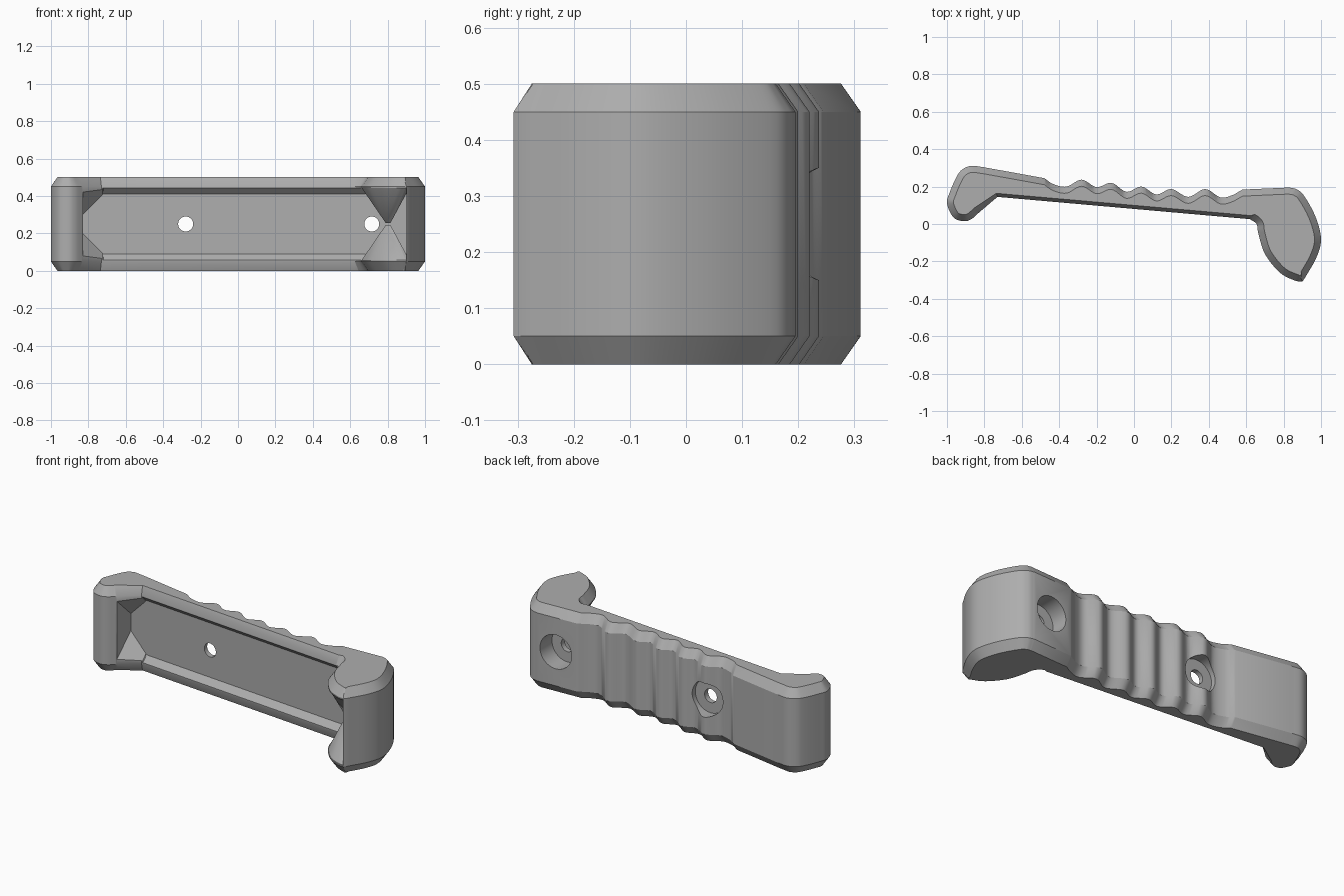
import bpy, bmesh, math
from mathutils import Vector

if "Cube" in bpy.data.objects:
    bpy.data.objects.remove(bpy.data.objects["Cube"], do_unlink=True)

HEIGHT, CHAMFER, INSET, MID = 0.5, 0.05, 0.035, 0.25

grey = bpy.data.materials.new("matte grey")
grey.use_nodes = True
grey.diffuse_color = (0.42, 0.42, 0.42, 1)
grey.node_tree.nodes["Principled BSDF"].inputs["Base Color"].default_value = grey.diffuse_color


def finish(name, bm):
    bmesh.ops.recalc_face_normals(bm, faces=bm.faces)
    mesh = bpy.data.meshes.new(name)
    bm.to_mesh(mesh)
    bm.free()
    mesh.materials.append(grey)
    obj = bpy.data.objects.new(name, mesh)
    bpy.context.collection.objects.link(obj)
    return obj


def hull(name, points):
    bm = bmesh.new()
    for p in points:
        bm.verts.new(p)
    res = bmesh.ops.convex_hull(bm, input=bm.verts)
    junk = {g for g in res["geom_interior"] + res["geom_unused"]
            if isinstance(g, bmesh.types.BMVert)}
    bmesh.ops.delete(bm, geom=list(junk), context='VERTS')
    bmesh.ops.dissolve_limit(bm, angle_limit=0.001, verts=bm.verts, edges=bm.edges)
    return finish(name, bm)


def subtract(target, cutter):
    mod = target.modifiers.new("cut", 'BOOLEAN')
    mod.operation, mod.solver, mod.object = 'DIFFERENCE', 'EXACT', cutter
    bpy.context.view_layer.objects.active = target
    bpy.ops.object.modifier_apply(modifier=mod.name)
    bpy.data.objects.remove(cutter, do_unlink=True)


def spline(points, steps=6):
    """Smooth curve through the points, without the last one."""
    p = [Vector(q) for q in points]
    p = [2 * p[0] - p[1]] + p + [2 * p[-1] - p[-2]]
    out = []
    for a, b, c, d in zip(p, p[1:], p[2:], p[3:]):
        for i in range(steps):
            t = i / steps
            out.append(0.5 * (2 * b + (c - a) * t + (2 * a - 5 * b + 4 * c - d) * t * t
                              + (3 * b - a - 3 * c + d) * t ** 3))
    return out


def front_y(x):
    return 0.145 - 0.0882 * (x + 0.73)


def floor_y(x):
    return front_y(x) + 0.035


# Outline seen from above
small_hook = [(-0.83, 0.06), (-0.87, 0.026), (-0.91, 0.015), (-0.965, 0.035), (-1, 0.11),
              (-0.985, 0.17), (-0.95, 0.25), (-0.92, 0.29), (-0.87, 0.311), (-0.8, 0.303)]
ridges = [(-0.48, 0.245), (-0.43, 0.213), (-0.36, 0.2), (-0.28, 0.237), (-0.2, 0.197),
          (-0.12, 0.22), (-0.04, 0.172), (0.04, 0.2), (0.12, 0.158), (0.2, 0.187),
          (0.29, 0.145), (0.38, 0.187), (0.46, 0.143), (0.52, 0.152), (0.58, 0.184)]
outer_hook = [(0.83, 0.195), (0.87, 0.185), (0.91, 0.15), (0.97, 0.04), (1, -0.08),
              (0.975, -0.18), (0.91, -0.295)]
inner_hook = [(0.9, -0.307), (0.86, -0.302), (0.78, -0.26), (0.7, -0.16), (0.665, -0.05),
              (0.655, 0.0), (0.62, front_y(0.62))]

left = [Vector((-0.73, 0.145))] + spline(small_hook)
back = [Vector(small_hook[-1])] + spline(ridges) + [Vector(ridges[-1])]
right = spline(outer_hook) + [Vector(outer_hook[-1])] + spline(inner_hook)
right.append(Vector(inner_hook[-1]))
outline = left + back + right
count = len(outline)

# Inset outline for the chamfered top and bottom
inset = []
for i, p in enumerate(outline):
    if len(left) <= i < len(left) + len(back):
        inset.append(p + Vector((0, -INSET)))
        continue
    d = ((p - outline[i - 1]).normalized()
         + (outline[(i + 1) % count] - p).normalized()).normalized()
    width = 0.02 if i in (0, count - 1) else INSET
    inset.append(p + Vector((d.y, -d.x)) * width)

# Grip body
bm = bmesh.new()
rings = [[bm.verts.new((p.x, p.y, z)) for p in ring] for ring, z in
         ((inset, 0), (outline, CHAMFER), (outline, HEIGHT - CHAMFER), (inset, HEIGHT))]
for low, high in zip(rings, rings[1:]):
    for i in range(count):
        j = (i + 1) % count
        bm.faces.new((low[i], low[j], high[j], high[i]))
bm.faces.new(rings[0])
bm.faces.new(rings[-1])
body = finish("hand_stop_body", bm)


# Long shallow channel with sloping walls
def channel_section(x):
    pts = []
    for s in (-1, 1):
        pts += [(x, floor_y(x), MID + s * 0.16), (x, front_y(x), MID + s * 0.193),
                (x, front_y(x) - 0.02, MID + s * 0.193)]
    return pts


subtract(body, hull("channel_cutter", channel_section(-0.725) + channel_section(0.68)))

# Faceted pocket in the small hook
pocket = []
for s in (-1, 1):
    pocket += [(-0.83, floor_y(-0.83), MID + s * 0.05), (-0.72, floor_y(-0.72), MID + s * 0.16),
               (-0.83, 0.055, MID + s * 0.175), (-0.81, 0.04, MID + s * 0.192),
               (-0.72, 0.145, MID + s * 0.193), (-0.72, 0.02, MID + s * 0.193),
               (-0.83, -0.02, MID + s * 0.175)]
subtract(body, hull("small_pocket_cutter", pocket))

# Pocket in the large hook, leaving a tapered web above and below
points = []
for s in (-1, 1):
    for x in (0.62, 0.9):
        points += [(x, floor_y(x), MID + s * 0.16), (x, front_y(x), MID + s * 0.193),
                   (x, -0.4, MID + s * 0.193)]
large_pocket = hull("large_pocket_cutter", points)
for s in (-1, 1):
    base = [(p.x, p.y) for p in spline(inner_hook[:-1])] + [(0.66, 0.1), (0.92, 0.1), (0.92, -0.3)]
    web = [(x, y, MID + s * 0.2) for x, y in base]
    web += [(x, y, MID + s * 0.005) for x in (0.79, 0.815) for y in (-0.13, 0.1)]
    subtract(large_pocket, hull("web", web))
subtract(body, large_pocket)


# Screw holes with counterbores
def drill(x, radius, y0, y1):
    pts = []
    for i in range(40):
        a = math.tau * i / 40
        for y in (y0, y1):
            pts.append((x + radius * math.cos(a), y, MID + radius * math.sin(a)))
    subtract(body, hull("drill", pts))


for x in (-0.28, 0.715):
    drill(x, 0.04, -0.1, 0.5)
    drill(x, 0.1, floor_y(x) + 0.03, 0.5)

# Smooth shading with sharp edges kept
bpy.ops.object.select_all(action='DESELECT')
body.select_set(True)
bpy.context.view_layer.objects.active = body
bpy.ops.object.shade_smooth_by_angle(angle=math.radians(30))
